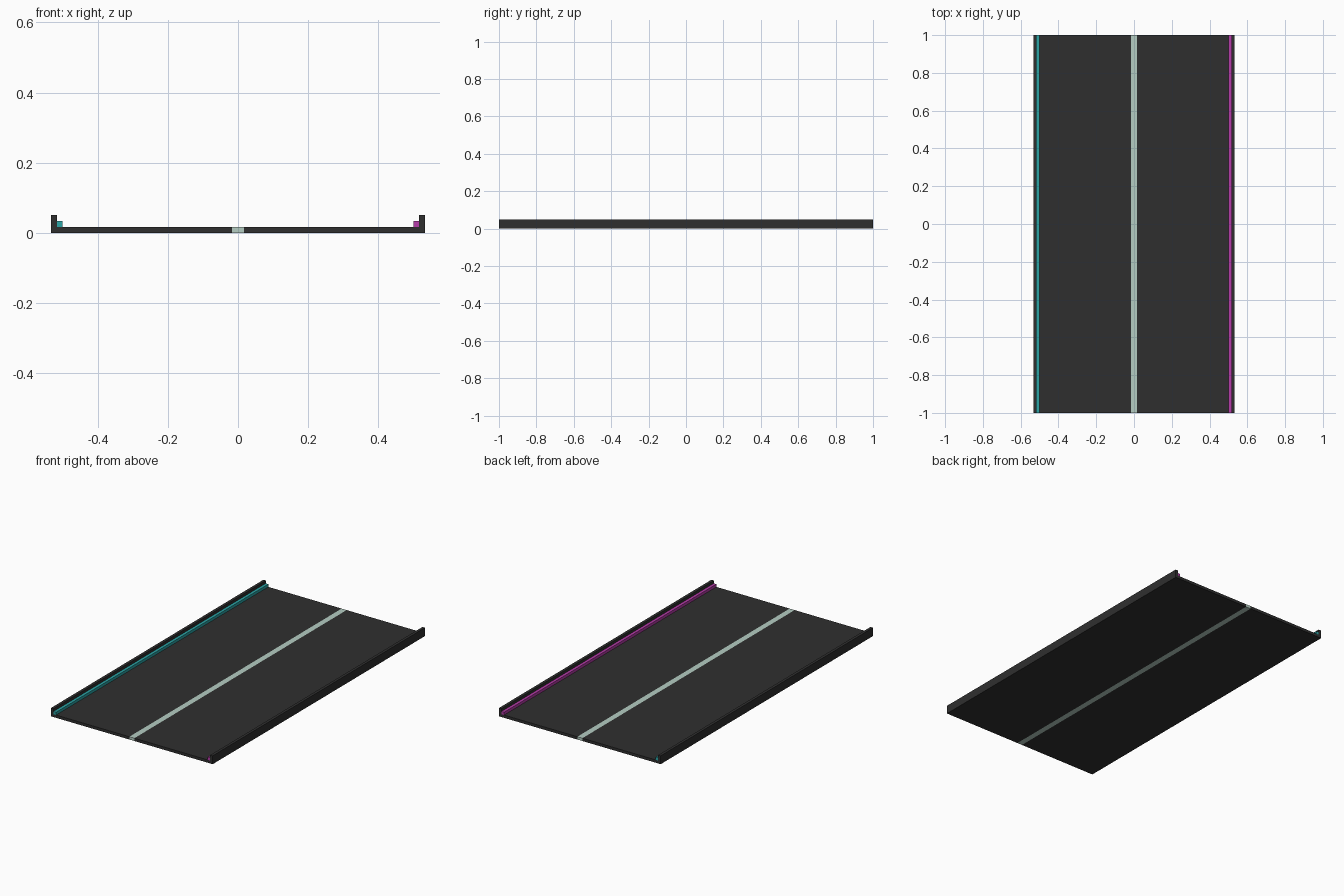
import bpy

if "Cube" in bpy.data.objects:
    bpy.data.objects.remove(bpy.data.objects["Cube"])

U = 1 / 60          # one building unit: slab thickness
LENGTH = 2.0


def material(name, rgb):
    m = bpy.data.materials.new(name)
    m.diffuse_color = (*rgb, 1)
    m.use_nodes = True
    m.node_tree.nodes["Principled BSDF"].inputs["Base Color"].default_value = m.diffuse_color
    return m


asphalt = material("dark grey", (0.028, 0.028, 0.028))
pale = material("pale green grey", (0.46, 0.61, 0.54))
teal = material("teal", (0.025, 0.38, 0.39))
magenta = material("magenta", (0.47, 0.045, 0.40))


def bar(name, x0, x1, z0, z1, mat):
    """Full-length box between x0..x1 and z0..z1, in building units."""
    bpy.ops.mesh.primitive_cube_add(
        size=1, location=((x0 + x1) / 2 * U, 0, (z0 + z1) / 2 * U))
    ob = bpy.context.object
    ob.name = name
    ob.scale = ((x1 - x0) * U, LENGTH, (z1 - z0) * U)
    bpy.ops.object.transform_apply(location=False, rotation=False, scale=True)
    ob.data.materials.append(mat)
    return ob


# Centre line, running through the full thickness of the deck
bar("centre_line", -1, 1, 0, 1, pale)

# Deck lane, kerb wall and light strip on each side
for side, s, glow in (("left", -1, teal), ("right", 1, magenta)):
    for part, a, b, z0, z1, mat in (("lane", 1, 31, 0, 1, asphalt),
                                    ("kerb_wall", 31, 32, 0, 3, asphalt),
                                    ("light_strip", 30, 31, 1, 2, glow)):
        x0, x1 = sorted((s * a, s * b))
        bar(f"{side}_{part}", x0, x1, z0, z1, mat)
